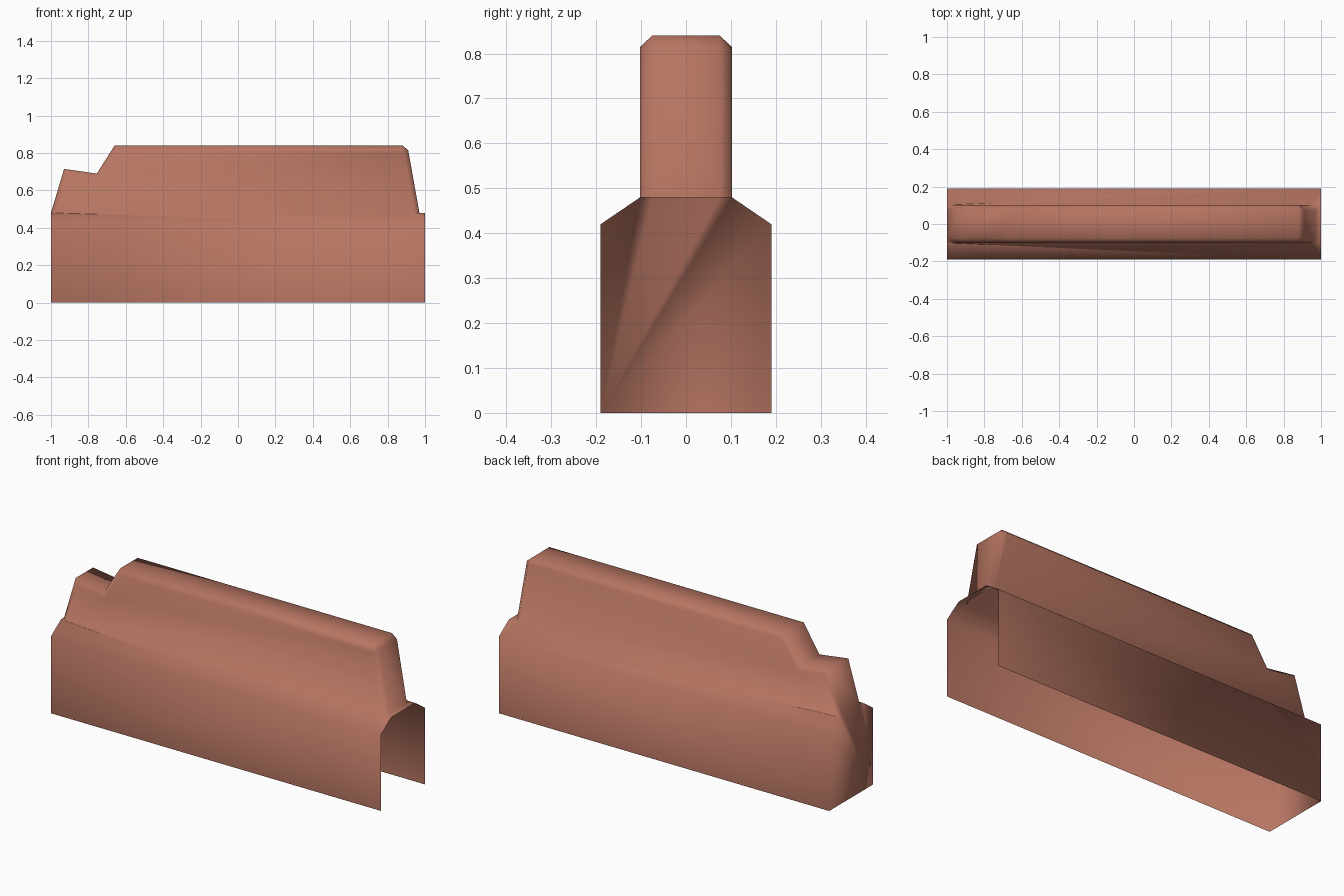
import bpy
import bmesh

cube = bpy.data.objects.get("Cube")
if cube:
    bpy.data.objects.remove(cube, do_unlink=True)

# One terracotta colour
clay = bpy.data.materials.new("terracotta")
clay.use_nodes = True
COLOUR = (0.47, 0.178, 0.122, 1)
clay.diffuse_color = COLOUR
clay.node_tree.nodes["Principled BSDF"].inputs["Base Color"].default_value = COLOUR

# Main dimensions
END, HALF = 1.0, 0.19            # skirt half length and half width
EAVE, LEDGE = 0.42, 0.48         # top of the walls, top of the sloped shoulder
FLAT, SIDE = 0.075, 0.102        # ridge half width inside and outside its chamfer

# Side outlines (x, z) of the ridge: full, and drawn in by the chamfer
full = [(-1, LEDGE), (-0.93, 0.715), (-0.755, 0.69), (-0.66, 0.84),
        (0.88, 0.84), (0.91, 0.815), (0.97, LEDGE)]
inset = [(-0.974, LEDGE), (-0.91, 0.69), (-0.743, 0.664), (-0.647, 0.815),
         (0.87, 0.815), (0.886, 0.803), (0.945, LEDGE)]

bm = bmesh.new()


def face(*points):
    bm.faces.new([bm.verts.new(p) for p in points])


def loft(a, ya, b, yb):
    for i in range(len(a) - 1):
        (p, q), (r, s) = a[i:i + 2], b[i:i + 2]
        face((p[0], ya, p[1]), (q[0], ya, q[1]), (s[0], yb, s[1]), (r[0], yb, r[1]))


# Raised ridge: top and ends between the chamfers
loft(full, -FLAT, full, FLAT)

for s in (-1, 1):
    # Ridge chamfer and flat side
    loft(full, s * FLAT, inset, s * SIDE)
    face(*[(x, s * SIDE, z) for x, z in inset])
    # Skirt wall and sloped shoulder
    y, t, f = s * HALF, s * SIDE, s * FLAT
    face((-END, y, 0), (END, y, 0), (END, y, EAVE), (-END, y, EAVE))
    face((-END, y, EAVE), (END, y, EAVE), (END, t, LEDGE),
         (inset[-1][0], t, LEDGE), (inset[0][0], t, LEDGE), (-END, t, LEDGE))
    # Small ledge corner at the closed end
    face((-END, t, LEDGE), (-END, f, LEDGE), (inset[0][0], t, LEDGE))

# Narrow ledge at the open end
face((END, -SIDE, LEDGE), (END, SIDE, LEDGE), (inset[-1][0], SIDE, LEDGE),
     (full[-1][0], FLAT, LEDGE), (full[-1][0], -FLAT, LEDGE),
     (inset[-1][0], -SIDE, LEDGE))

# Closed end wall; the bottom and the other end stay open
half = [(HALF, 0), (HALF, EAVE), (SIDE, LEDGE), (FLAT, LEDGE)]
face(*[(-END, y, z) for y, z in half],
     *[(-END, -y, z) for y, z in reversed(half)])

# Weld the parts into one smooth shell
bmesh.ops.remove_doubles(bm, verts=bm.verts[:], dist=0.0005)
bmesh.ops.recalc_face_normals(bm, faces=bm.faces[:])
for f in bm.faces:
    f.smooth = True
mesh = bpy.data.meshes.new("ridged_cover")
bm.to_mesh(mesh)
bm.free()
mesh.materials.append(clay)
cover = bpy.data.objects.new("ridged_cover", mesh)
bpy.context.collection.objects.link(cover)
